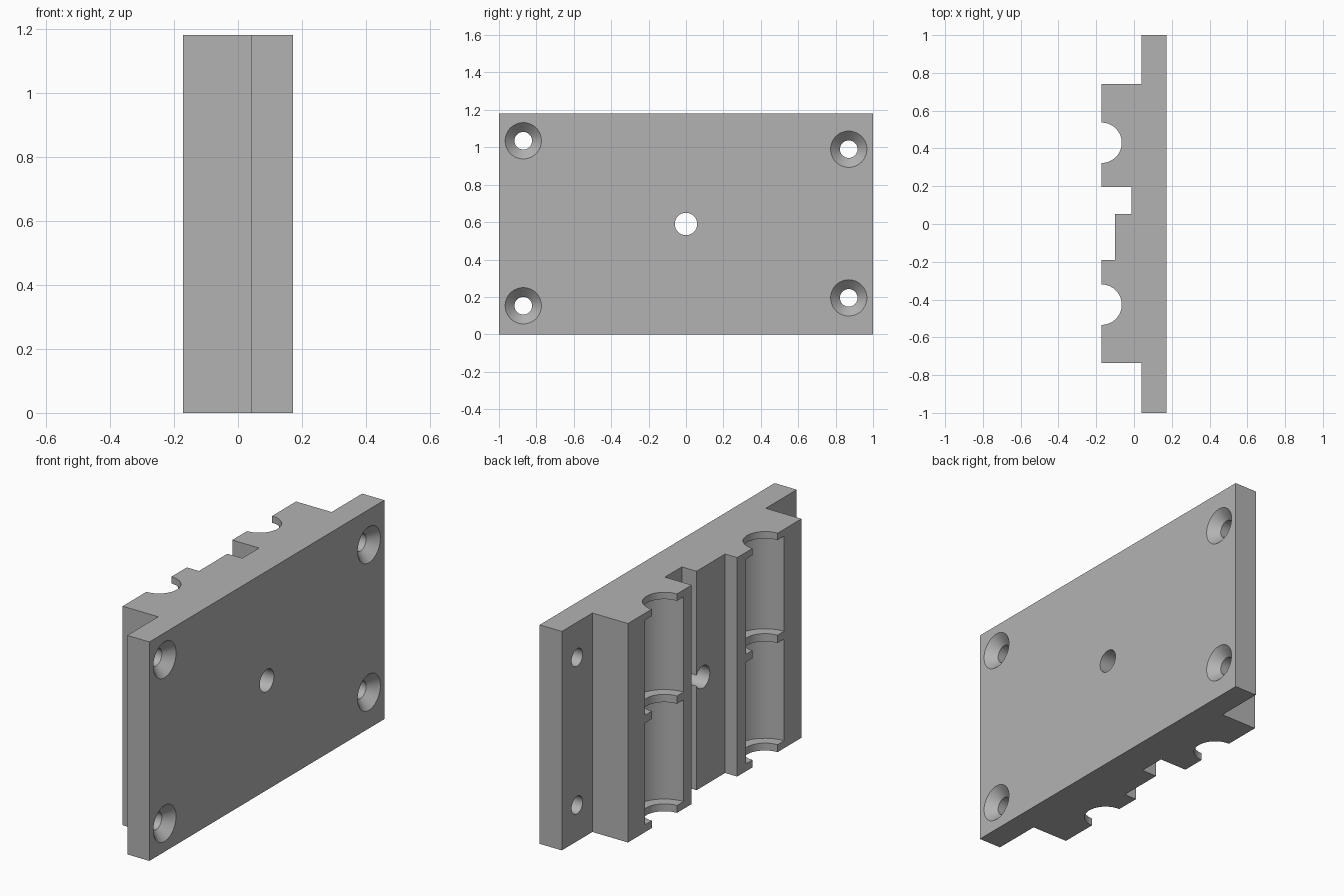
import bpy
import bmesh
from math import pi
from mathutils import Matrix

if "Cube" in bpy.data.objects:
    bpy.data.objects.remove(bpy.data.objects["Cube"], do_unlink=True)

HEIGHT = 1.18
BACK, FACE = -0.172, 0.172     # clamp side and flat mounting side
GREY = (0.45, 0.45, 0.45, 1)

material = bpy.data.materials.new("plain grey")
material.use_nodes = True
material.diffuse_color = GREY
material.node_tree.nodes["Principled BSDF"].inputs["Base Color"].default_value = GREY


def add_object(name, bm):
    bmesh.ops.recalc_face_normals(bm, faces=bm.faces)
    mesh = bpy.data.meshes.new(name)
    bm.to_mesh(mesh)
    bm.free()
    mesh.materials.append(material)
    obj = bpy.data.objects.new(name, mesh)
    bpy.context.collection.objects.link(obj)
    return obj


def extrude_profile(name, points, height):
    bm = bmesh.new()
    face = bm.faces.new([bm.verts.new((x, y, 0)) for x, y in points])
    top = bmesh.ops.extrude_face_region(bm, geom=[face])["geom"]
    verts = [v for v in top if isinstance(v, bmesh.types.BMVert)]
    bmesh.ops.translate(bm, verts=verts, vec=(0, 0, height))
    return add_object(name, bm)


def cutter(name, start, end, r1, r2, centre, axis):
    """Round cutter from start to end along axis, centred on the other two axes."""
    bm = bmesh.new()
    bmesh.ops.create_cone(bm, cap_ends=True, segments=64, radius1=r1,
                          radius2=r2, depth=end - start)
    middle = (start + end) / 2
    if axis == "X":
        place = Matrix.Translation((middle, *centre)) @ Matrix.Rotation(pi / 2, 4, "Y")
    else:
        place = Matrix.Translation((*centre, middle))
    bm.transform(place)
    obj = add_object(name, bm)
    obj.hide_render = True
    return obj


# Plate with the raised block, slot and shallow step
profile = [(FACE, -1), (FACE, 1), (0.04, 1), (0.04, 0.74), (BACK, 0.74),
           (BACK, 0.197), (-0.012, 0.197), (-0.012, 0.053), (-0.1, 0.053),
           (-0.1, -0.19), (BACK, -0.19), (BACK, -0.737), (0.04, -0.737), (0.04, -1)]
body = extrude_profile("clamp_plate", profile, HEIGHT)

cutters = []
# Bearing channels: narrow groove between lips, wider pockets inside
for y in (0.43, -0.427):
    cutters.append(cutter("groove", -0.1, HEIGHT + 0.1, 0.107, 0.107, (BACK, y), "Z"))
    for low, high in ((0.04, 0.588), (0.63, 1.143)):
        cutters.append(cutter("pocket", low, high, 0.163, 0.163, (BACK, y), "Z"))

# Countersunk corner holes
for y, z in ((-0.87, 1.035), (-0.87, 0.153), (0.87, 0.99), (0.87, 0.195)):
    cutters.append(cutter("screw_hole", -0.3, 0.3, 0.047, 0.047, (y, z), "X"))
    cutters.append(cutter("countersink", FACE - 0.06, FACE + 0.01,
                          0.037, 0.107, (y, z), "X"))

# Centre hole
cutters.append(cutter("centre_hole", -0.3, 0.3, 0.06, 0.06, (0, HEIGHT / 2), "X"))

# Cut the plate, then discard the cutters
bpy.context.view_layer.objects.active = body
body.select_set(True)
for tool in cutters:
    mod = body.modifiers.new(tool.name, "BOOLEAN")
    mod.operation = "DIFFERENCE"
    mod.solver = "EXACT"
    mod.object = tool
    bpy.ops.object.modifier_apply(modifier=mod.name)
    bpy.data.objects.remove(tool, do_unlink=True)

bpy.ops.object.select_all(action="DESELECT")
body.select_set(True)
bpy.ops.object.shade_smooth_by_angle(angle=pi / 6)
